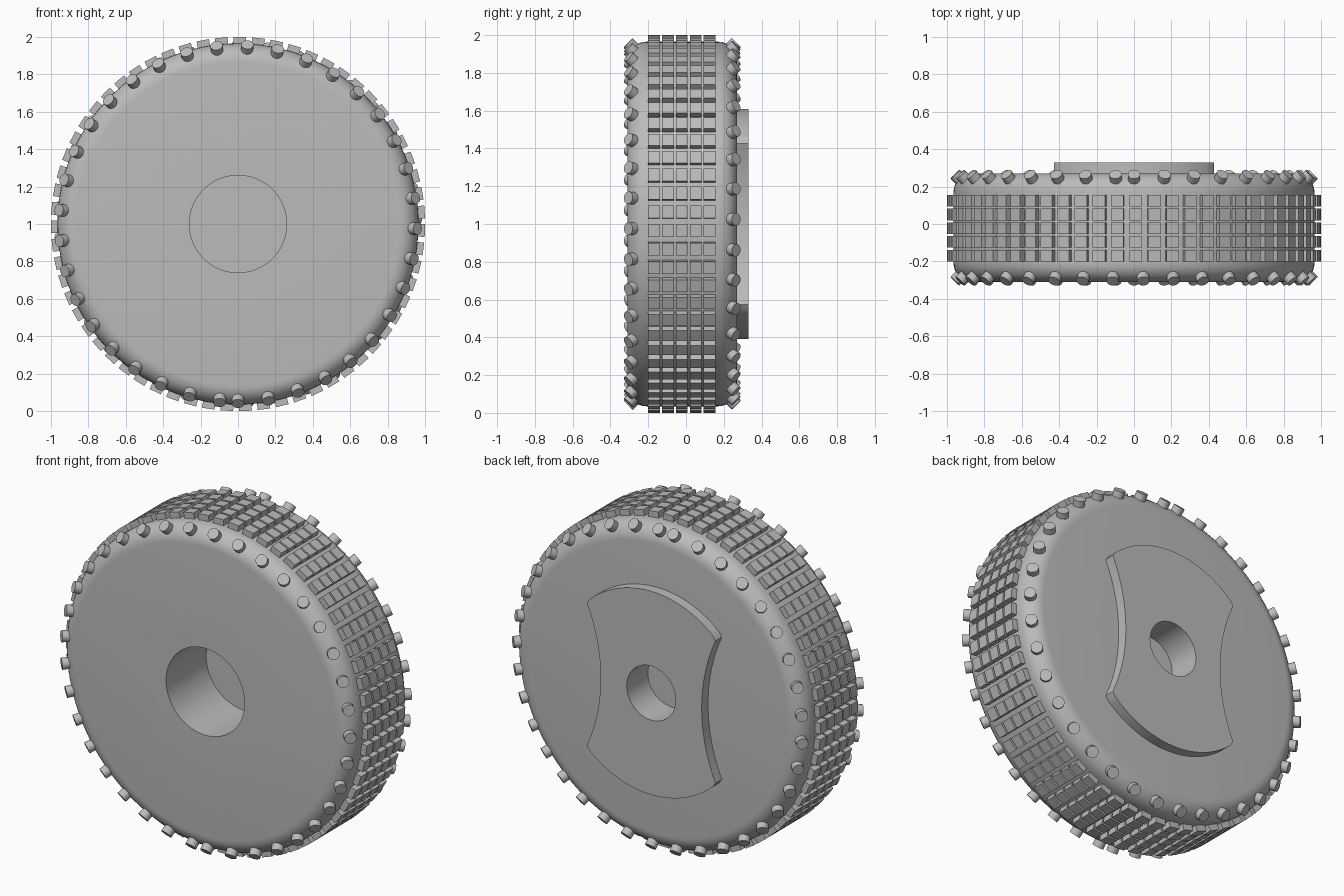
import bpy, bmesh, math
from math import sin, cos, pi, sqrt, radians
from mathutils import Matrix, Vector

if "Cube" in bpy.data.objects:
    bpy.data.objects.remove(bpy.data.objects["Cube"])

grey = bpy.data.materials.new("mid_grey")
grey.use_nodes = True
COLOUR = (0.5, 0.5, 0.5, 1)
grey.diffuse_color = COLOUR
grey.node_tree.nodes["Principled BSDF"].inputs["Base Color"].default_value = COLOUR

AXLE = Matrix.Translation((0, 0, 1))
SIDES = 128
RIM, EDGE = 0.965, 0.1            # wheel radius and rounded edge radius
FRONT, BACK = -0.31, 0.27         # wheel faces along y


def finish(name, bm, smooth=True):
    """Turn a bmesh built round the origin into an object on the axle."""
    bmesh.ops.recalc_face_normals(bm, faces=bm.faces)
    mesh = bpy.data.meshes.new(name)
    bm.to_mesh(mesh)
    bm.free()
    mesh.materials.append(grey)
    obj = bpy.data.objects.new(name, mesh)
    obj.matrix_world = AXLE
    bpy.context.collection.objects.link(obj)
    if smooth:
        bpy.ops.object.select_all(action='DESELECT')
        obj.select_set(True)
        bpy.context.view_layer.objects.active = obj
        bpy.ops.object.shade_smooth_by_angle(angle=radians(35))
    return obj


def ring_surface(bm, rings, closed):
    """Join rings given as (radius function, y) with strips of faces."""
    loops = []
    for radius, y in rings:
        angles = [2 * pi * i / SIDES for i in range(SIDES)]
        loops.append([bm.verts.new((radius(a) * cos(a), y, radius(a) * sin(a))) for a in angles])
    pairs = list(zip(loops, loops[1:]))
    if closed:
        pairs.append((loops[-1], loops[0]))
    else:
        bm.faces.new(loops[0])
        bm.faces.new(loops[-1])
    for a, b in pairs:
        for i in range(SIDES):
            j = (i + 1) % SIDES
            bm.faces.new((a[i], a[j], b[j], b[i]))


# Wheel body: turned profile with a blind hole in each face
def arc(y, start):
    steps = [radians(start + 90 * i / 8) for i in range(9)]
    return [(RIM - EDGE + EDGE * cos(a), y + EDGE * sin(a)) for a in steps]


HOLE_FRONT, HOLE_BACK = 0.26, 0.162
profile = [(HOLE_FRONT, 0.07), (HOLE_FRONT, FRONT)]
profile += arc(FRONT + EDGE, -90) + arc(BACK - EDGE, 0)
profile += [(HOLE_BACK, BACK), (HOLE_BACK, 0.13)]
bm = bmesh.new()
ring_surface(bm, [(lambda a, r=r: r, y) for r, y in profile], False)
finish("wheel_body", bm)


# Raised back plate: round top and bottom, scooped sides, central hole
def plate_radius(a):
    scoop, centre = 1.04, 1.375
    inside = scoop ** 2 - (centre * sin(a)) ** 2
    if abs(cos(a)) < cos(radians(45.5)) or inside < 0:
        return 0.61
    return min(0.61, centre * abs(cos(a)) - sqrt(inside))


def hole_radius(a):
    return HOLE_BACK


bm = bmesh.new()
top, base = 0.33, BACK - 0.005
ring_surface(bm, [(hole_radius, base), (hole_radius, top),
                  (plate_radius, top), (plate_radius, base)], True)
finish("back_plate", bm)

# Tread: rows of five blocks round the rim
ROWS, COLUMNS, BLOCK = 63, 5, 0.062
bm = bmesh.new()
for row in range(ROWS):
    turn = Matrix.Rotation(0.01 + 2 * pi * row / ROWS, 4, 'Y')
    for col in range(COLUMNS):
        y = -0.169 + 0.0733 * col
        place = turn @ Matrix.Translation((0, y, 0.975))
        size = Matrix.Diagonal((0.068, BLOCK, 0.05, 1))
        bmesh.ops.create_cube(bm, size=1, matrix=place @ size)
finish("tread_blocks", bm, smooth=False)


# Studs: short pegs leaning out of each rounded edge
def studs(name, side, y, start):
    bm = bmesh.new()
    lean = radians(-45 * side)
    for i in range(37):
        turn = Matrix.Rotation(start + side * radians(9.835) * i, 4, 'Y')
        place = (turn @ Matrix.Translation((0, y, RIM - EDGE))
                 @ Matrix.Rotation(lean, 4, 'X') @ Matrix.Translation((0, 0, EDGE)))
        bmesh.ops.create_cone(bm, cap_ends=True, segments=20, radius1=0.033,
                              radius2=0.033, depth=0.07, matrix=place)
    finish(name, bm)


studs("front_studs", -1, FRONT + EDGE, pi)
studs("back_studs", 1, BACK - EDGE, 0)
